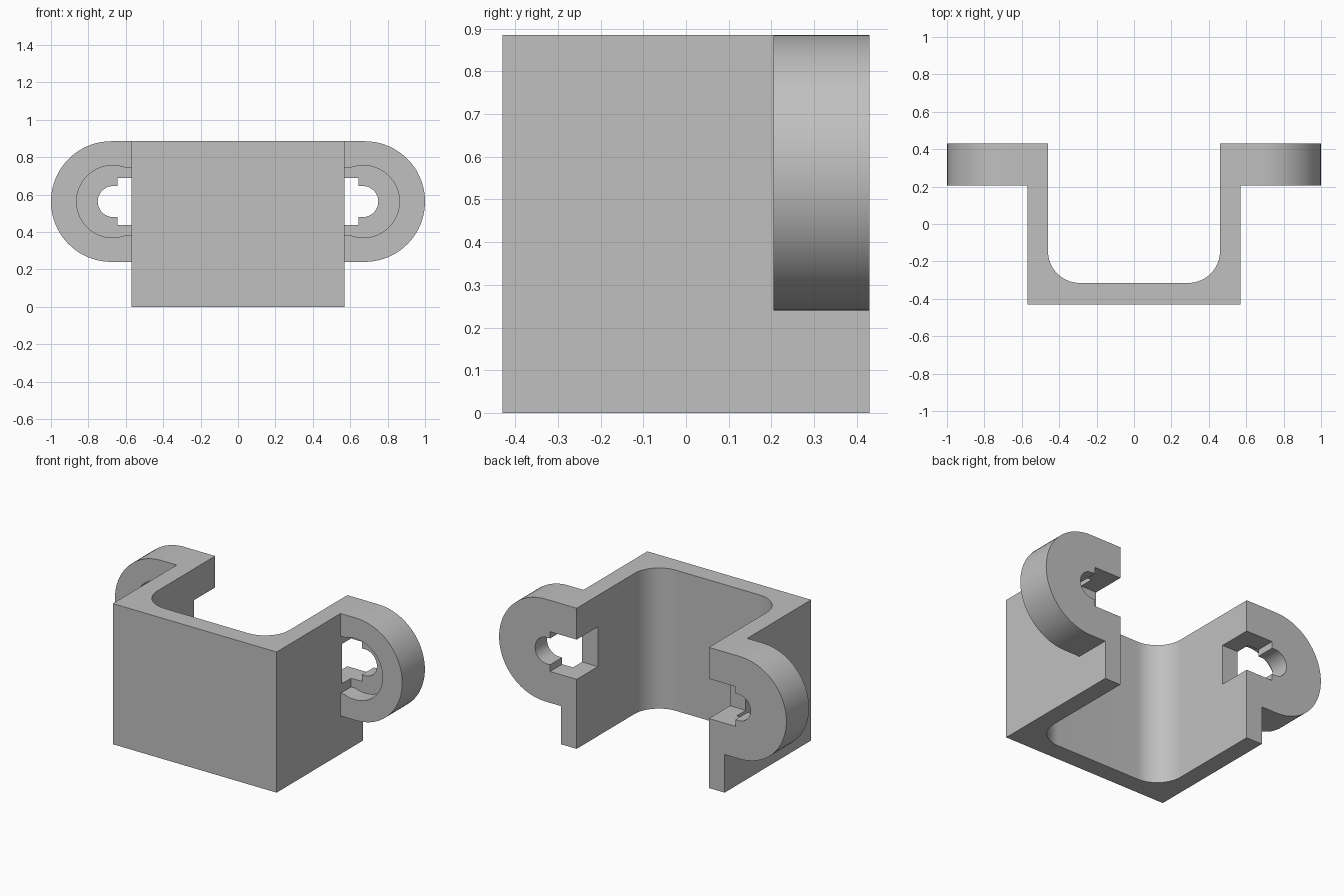
import bpy, bmesh
from math import sin, cos, pi

cube = bpy.data.objects.get("Cube")
if cube:
    bpy.data.objects.remove(cube, do_unlink=True)

TOP = 0.885          # bracket height
BACK = 0.43          # rear plane, front is -BACK
EAR_FRONT = 0.205    # front plane of the ears
MID_Z = 0.5625       # height of the ear axis
WALL = 0.57          # outer half width of the channel
INNER = 0.46         # inner half width of the channel
FLOOR = -0.315       # inner face of the front wall

grey = bpy.data.materials.new("plain grey")
grey.use_nodes = True
colour = (0.53, 0.53, 0.53, 1)
grey.diffuse_color = colour
grey.node_tree.nodes["Principled BSDF"].inputs["Base Color"].default_value = colour


def arc(cx, cy, r, a0, a1, n):
    return [(cx + r * cos(a0 + (a1 - a0) * i / n),
             cy + r * sin(a0 + (a1 - a0) * i / n)) for i in range(n + 1)]


def prism(name, points, start, end, axis):
    """Extrude a 2D outline along z, or an (x, z) outline along y."""
    bm = bmesh.new()
    place = (lambda p: (p[0], p[1], start)) if axis == "z" else (lambda p: (p[0], start, p[1]))
    face = bm.faces.new([bm.verts.new(place(p)) for p in points])
    moved = bmesh.ops.extrude_face_region(bm, geom=[face])["geom"]
    step = (0, 0, end - start) if axis == "z" else (0, end - start, 0)
    bmesh.ops.translate(bm, vec=step, verts=[v for v in moved if isinstance(v, bmesh.types.BMVert)])
    bmesh.ops.recalc_face_normals(bm, faces=bm.faces)
    mesh = bpy.data.meshes.new(name)
    bm.to_mesh(mesh)
    bm.free()
    mesh.materials.append(grey)
    ob = bpy.data.objects.new(name, mesh)
    bpy.context.collection.objects.link(ob)
    return ob


def combine(target, tool, operation):
    mod = target.modifiers.new(operation, "BOOLEAN")
    mod.object, mod.operation, mod.solver = tool, operation, "EXACT"
    bpy.context.view_layer.objects.active = target
    bpy.ops.object.modifier_apply(modifier=mod.name)
    bpy.data.objects.remove(tool, do_unlink=True)


def box(x0, x1, half):
    return [(x0, MID_Z - half), (x1, MID_Z - half), (x1, MID_Z + half), (x0, MID_Z + half)]


# U-shaped channel with rounded inner corners
r = 0.17
right_half = [(WALL, -BACK), (WALL, BACK), (INNER, BACK)]
right_half += arc(INNER - r, FLOOR + r, r, 0, -pi / 2, 20)
left_half = [(-x, y) for x, y in reversed(right_half)]
bracket = prism("bracket", right_half + left_half, 0, TOP, "z")

for side in (1, -1):
    def part(name, points, y0, y1):
        return prism(name, [(side * x, z) for x, z in points], y0, y1, "y")

    # Rounded mounting ear, overlapping the wall
    er = TOP - MID_Z
    ear = [(0.5, MID_Z - er)] + arc(1 - er, MID_Z, er, -pi / 2, pi / 2, 40) + [(0.5, TOP)]
    combine(bracket, part("ear", ear, EAR_FRONT, BACK), "UNION")

    # Front recess: round pocket running into a straight one beside the wall
    bore_front, bore_floor = EAR_FRONT - 0.05, 0.31
    pocket = [(WALL, MID_Z - 0.18)] + arc(0.67, MID_Z, 0.193, -1.94, 1.94, 40) + [(WALL, MID_Z + 0.18)]
    combine(bracket, part("recess_cutter", pocket, bore_front, bore_floor), "DIFFERENCE")

    # Keyhole: wide notch through the wall, then a narrow rounded slot
    notch = box(0.4, 0.645, 0.125)
    combine(bracket, part("notch_cutter", notch, 0.22, 0.5), "DIFFERENCE")
    slot = [(0.6, MID_Z - 0.083)] + arc(0.667, MID_Z, 0.083, -pi / 2, pi / 2, 24) + [(0.6, MID_Z + 0.083)]
    combine(bracket, part("slot_cutter", slot, 0.22, 0.5), "DIFFERENCE")

bpy.ops.object.select_all(action="DESELECT")
bracket.select_set(True)
bpy.context.view_layer.objects.active = bracket
bpy.ops.object.shade_smooth_by_angle(angle=0.5)
